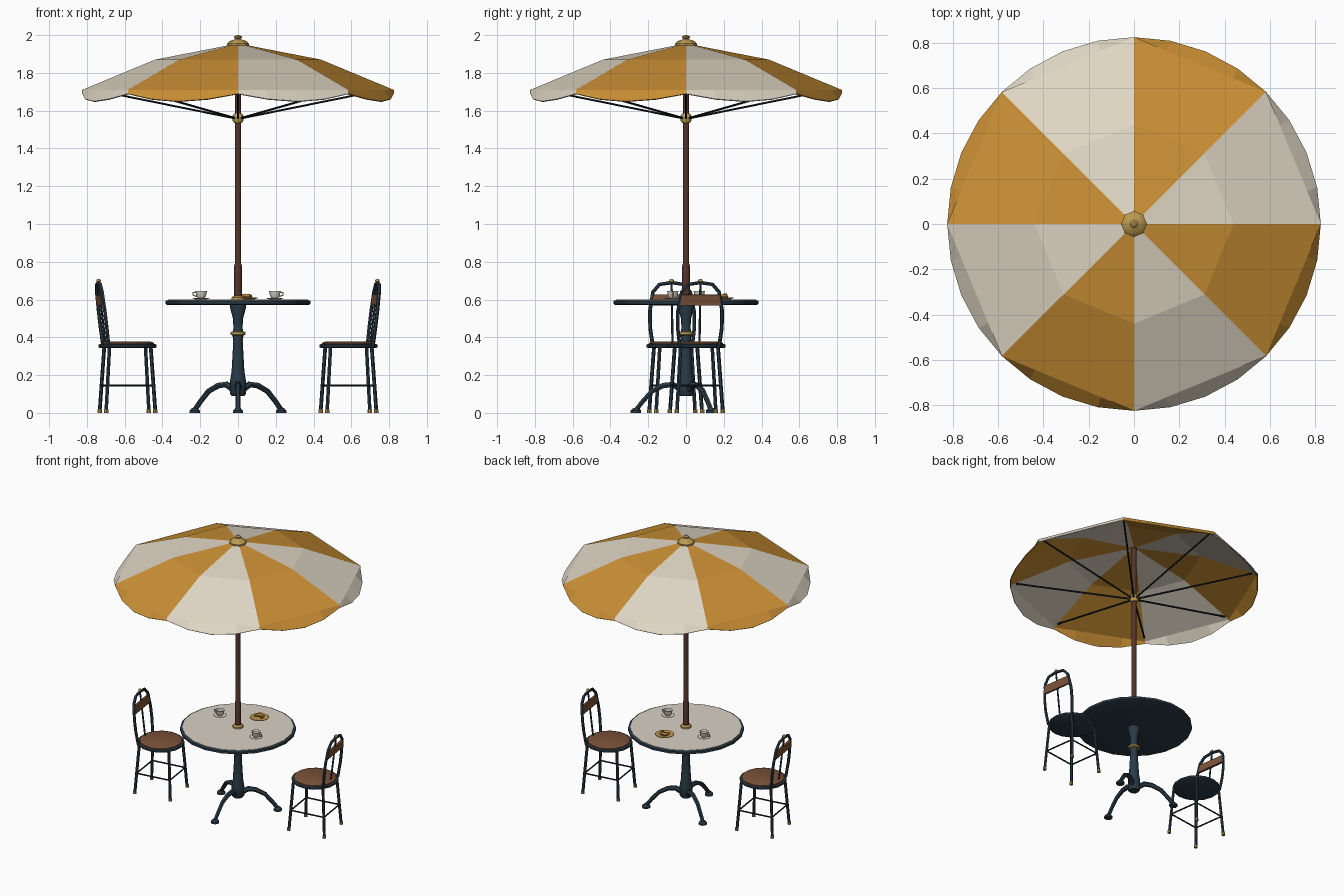
import bpy, bmesh, math
from mathutils import Matrix, Vector

cube = bpy.data.objects.get("Cube")
if cube:
    bpy.data.objects.remove(cube)


def material(name, rgb):
    m = bpy.data.materials.new(name)
    m.use_nodes = True
    m.diffuse_color = (*rgb, 1)
    m.node_tree.nodes["Principled BSDF"].inputs["Base Color"].default_value = (*rgb, 1)
    return m


cream = material("cream_fabric", (0.74, 0.67, 0.55))
orange = material("orange_fabric", (0.6, 0.28, 0.035))
navy = material("navy_iron", (0.022, 0.043, 0.062))
black = material("black_metal", (0.01, 0.014, 0.018))
wood = material("brown_wood", (0.2, 0.085, 0.04))
dark_wood = material("dark_wood", (0.085, 0.034, 0.022))
gold = material("brass", (0.5, 0.32, 0.08))
stone = material("pale_stone", (0.7, 0.64, 0.56))
china = material("white_china", (0.8, 0.76, 0.68))
pastry = material("baked_pastry", (0.5, 0.22, 0.05))

HOME = Matrix.Identity(4)


def polar(r, deg, z=0):
    a = math.radians(deg)
    return Vector((r * math.cos(a), r * math.sin(a), z))


def turn(deg):
    return Matrix.Rotation(math.radians(deg), 4, 'Z')


def add(name, mesh, mats, place=HOME, smooth=True):
    ob = bpy.data.objects.new(name, mesh)
    bpy.context.collection.objects.link(ob)
    for m in mats:
        mesh.materials.append(m)
    ob.matrix_world = place
    if smooth:
        bpy.ops.object.select_all(action='DESELECT')
        ob.select_set(True)
        bpy.context.view_layer.objects.active = ob
        bpy.ops.object.shade_smooth_by_angle(angle=math.radians(40))
    return ob


def lathe(name, profile, mat, sides=16, place=HOME):
    """Spin a (radius, height) profile, capping both ends."""
    bm = bmesh.new()
    rings = [[bm.verts.new(polar(r, 360 * i / sides, z)) for i in range(sides)] for r, z in profile]
    for a, b in zip(rings, rings[1:]):
        for i in range(sides):
            j = (i + 1) % sides
            bm.faces.new((a[i], a[j], b[j], b[i]))
    bm.faces.new(rings[0][::-1])
    bm.faces.new(rings[-1])
    bmesh.ops.recalc_face_normals(bm, faces=bm.faces)
    mesh = bpy.data.meshes.new(name)
    bm.to_mesh(mesh)
    bm.free()
    return add(name, mesh, [mat], place)


def tube(name, points, radius, mat, place=HOME, taper=None):
    """Round bar along a path, with an optional radius factor per point."""
    cu = bpy.data.curves.new(name, 'CURVE')
    cu.dimensions = '3D'
    cu.bevel_depth = radius
    cu.bevel_resolution = 1
    cu.use_fill_caps = True
    sp = cu.splines.new('POLY')
    sp.points.add(len(points) - 1)
    for i, p in enumerate(points):
        sp.points[i].co = (*p, 1)
        sp.points[i].radius = taper[i] if taper else 1
    tmp = bpy.data.objects.new(name + "_path", cu)
    mesh = bpy.data.meshes.new_from_object(tmp)
    bpy.data.objects.remove(tmp)
    return add(name, mesh, [mat], place)


def box(name, size, mat, place):
    bm = bmesh.new()
    bmesh.ops.create_cube(bm, size=1, matrix=Matrix.Diagonal((*size, 1)))
    mesh = bpy.data.meshes.new(name)
    bm.to_mesh(mesh)
    bm.free()
    return add(name, mesh, [mat], place, smooth=False)


# Canopy: eight panels with a flared, scalloped valance
RIM, STEPS = 0.825, 4
bm = bmesh.new()
for k in range(8):
    a0, a1 = 45 * k, 45 * k + 45
    apex = [bm.verts.new(polar(0.03, a, 1.95)) for a in (a0, a1)]
    middle = [bm.verts.new(polar(0.44, a, 1.87)) for a in (a0, a1)]
    c0, c1 = polar(RIM, a0, 1.71), polar(RIM, a1, 1.71)
    hem, edge = [], []
    for i in range(STEPS + 1):
        t = i / STEPS
        edge.append(bm.verts.new(c0.lerp(c1, t)))
        drop = 0.02 + 0.04 * math.sin(math.pi * t)
        hem.append(bm.verts.new(polar(RIM, a0 + 45 * t, 1.71 - drop)))
    faces = [bm.faces.new((apex[0], middle[0], middle[1], apex[1])),
             bm.faces.new((middle[0], *edge, middle[1]))]
    for i in range(STEPS):
        faces.append(bm.faces.new((edge[i], hem[i], hem[i + 1], edge[i + 1])))
    for f in faces:
        f.material_index = k % 2
bmesh.ops.remove_doubles(bm, verts=bm.verts, dist=0.0005)
bmesh.ops.recalc_face_normals(bm, faces=bm.faces)
mesh = bpy.data.meshes.new("canopy")
bm.to_mesh(mesh)
bm.free()
canopy = add("canopy", mesh, [cream, orange], smooth=False)
shell = canopy.modifiers.new("thickness", 'SOLIDIFY')
shell.thickness = 0.006

# Pole, struts and brass fittings
lathe("pole", [(0.02, 0.58), (0.02, 0.78), (0.017, 0.79), (0.017, 1.95)], dark_wood, 12)
for k in range(8):
    tube("strut", [polar(0.02, 45 * k, 1.56), polar(0.785, 45 * k, 1.715)], 0.006, black)
lathe("strut_hub", [(0.02, 1.535), (0.028, 1.545), (0.028, 1.575), (0.02, 1.585)], gold, 12)
lathe("finial", [(0.057, 1.945), (0.057, 1.955), (0.045, 1.968), (0.018, 1.977), (0.012, 1.98),
                 (0.02, 1.985), (0.02, 1.992), (0.01, 2.0)], gold, 8)
lathe("pole_collar", [(0.035, 0.595), (0.035, 0.61), (0.025, 0.62)], gold, 12)

# Table
lathe("table_rim", [(0.375, 0.572), (0.385, 0.577), (0.385, 0.592), (0.375, 0.596)], navy, 20)
lathe("table_top", [(0.37, 0.59), (0.37, 0.599)], stone, 20)
lathe("pedestal", [(0.034, 0.09), (0.042, 0.1), (0.042, 0.17), (0.034, 0.22), (0.025, 0.38), (0.03, 0.42),
                   (0.024, 0.45), (0.027, 0.5), (0.042, 0.555), (0.042, 0.575)], navy, 12)
lathe("pedestal_ring", [(0.03, 0.41), (0.039, 0.415), (0.039, 0.427), (0.03, 0.432)], gold, 12)
for deg in (30, 150, 270):
    place = turn(deg)
    tube("table_leg", [(0.02, 0, 0.12), (0.07, 0, 0.15), (0.12, 0, 0.145), (0.18, 0, 0.115),
                       (0.23, 0, 0.06), (0.265, 0, 0.015)], 0.016, navy, place, (1.2, 1.1, 1, 0.9, 0.85, 0.85))
    lathe("table_foot", [(0.028, 0), (0.028, 0.012), (0.015, 0.025)], navy, 10,
          place @ Matrix.Translation((0.265, 0, 0)))

# Cups on saucers
for x, y in ((0.195, -0.07), (-0.195, 0.07)):
    place = Matrix.Translation((x, y, 0.599))
    lathe("saucer", [(0.025, 0), (0.045, 0.008), (0.042, 0.01), (0.02, 0.006)], china, 14, place)
    lathe("cup", [(0.016, 0.006), (0.025, 0.018), (0.031, 0.046), (0.028, 0.046), (0.024, 0.034)],
          china, 14, place)
    side = 1 if x > 0 else -1
    tube("cup_handle", [(side * a, 0, z) for a, z in ((0.028, 0.04), (0.043, 0.038), (0.043, 0.024), (0.025, 0.018))],
         0.004, china, place)

# Plate with a crescent pastry
place = Matrix.Translation((0.04, 0.19, 0.599))
lathe("plate", [(0.04, 0), (0.065, 0.009), (0.062, 0.011), (0.04, 0.005)], gold, 16, place)
tube("pastry", [polar(0.028, d, 0.018) for d in (-20, 15, 52, 90, 128, 165, 200)], 0.016, pastry,
     place @ Matrix.Translation((0, -0.01, 0)), (0.25, 0.6, 0.85, 1, 0.85, 0.6, 0.25))


# Chairs: local +x points to the backrest
def chair(side, place):
    def name(part):
        return side + "_chair_" + part

    lathe(name("seat_frame"), [(0.148, 0.343), (0.156, 0.348), (0.156, 0.36), (0.148, 0.364)], navy, 16, place)
    lathe(name("seat"), [(0.142, 0.36), (0.142, 0.37), (0.125, 0.377)], wood, 16, place)
    corners = [(1, 1), (-1, 1), (-1, -1), (1, -1)]
    for i, (sx, sy) in enumerate(corners):
        foot = Vector((0.132 * sx, 0.123 * sy, 0))
        top = Vector((0.11 * sx, 0.1 * sy, 0.35))
        tube(name("leg"), [foot, top], 0.01, navy, place)
        lathe(name("foot_cap"), [(0.012, 0), (0.012, 0.018)], gold, 8, place @ Matrix.Translation(foot))
        nx, ny = corners[(i + 1) % 4]
        tube(name("stretcher"), [(0.123 * sx, 0.113 * sy, 0.145), (0.123 * nx, 0.113 * ny, 0.145)],
             0.005, black, place)

    def lean(y, z):
        return (0.115 + 0.12 * (z - 0.35), y, z)

    half = [(0.105, 0.35), (0.118, 0.45), (0.118, 0.54), (0.1, 0.64), (0.065, 0.68)]
    path = half + [(0, 0.69)] + [(-y, z) for y, z in half[::-1]]
    tube(name("back_frame"), [lean(y, z) for y, z in path], 0.01, navy, place)
    tube(name("back_spindle"), [lean(0, 0.36), lean(0, 0.69)], 0.006, navy, place)
    tilt = Matrix.Rotation(math.atan(0.12), 4, 'Y')
    box(name("back_slat"), (0.016, 0.222, 0.056), wood,
        place @ Matrix.Translation(lean(0, 0.598)) @ tilt)
    lathe(name("back_knob"), [(0.006, 0.69), (0.012, 0.697), (0.012, 0.703), (0.006, 0.71)], gold, 8,
          place @ Matrix.Translation((0.155, 0, 0)))


spot = Matrix.Translation((0.585, 0.055, 0)) @ turn(8)
chair("left", spot)
chair("right", turn(180) @ spot)
